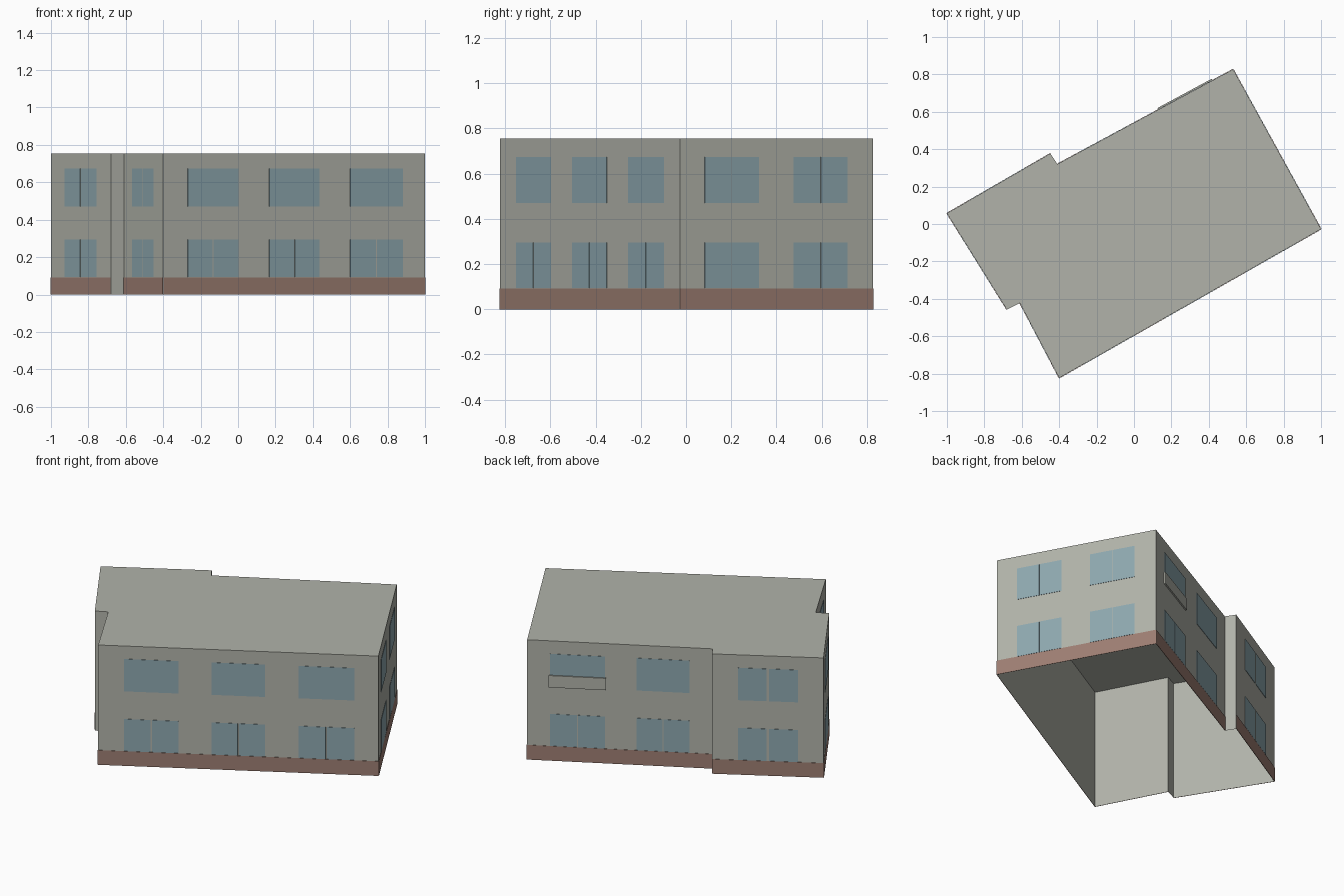
import bpy
import bmesh
from mathutils import Vector

cube = bpy.data.objects.get("Cube")
if cube:
    bpy.data.objects.remove(cube, do_unlink=True)


def make_material(name, rgb):
    mat = bpy.data.materials.new(name)
    mat.use_nodes = True
    mat.diffuse_color = (*rgb, 1)
    mat.node_tree.nodes["Principled BSDF"].inputs["Base Color"].default_value = (*rgb, 1)
    return mat


WALL = make_material("grey render", (0.44, 0.45, 0.40))
BRICK = make_material("brown plinth", (0.34, 0.21, 0.17))
GLASS = make_material("blue glass", (0.27, 0.39, 0.43))

HEIGHT, PLINTH = 0.755, 0.092
FLOORS = [(0.093, 0.295), (0.47, 0.674)]

# Footprint corners, counter-clockwise from the front corner
CORNERS = [Vector(p) for p in [
    (-0.40, -0.823), (1.0, -0.027), (0.53, 0.827), (-0.41, 0.32),
    (-0.447, 0.377), (-1.0, 0.057), (-0.68, -0.457), (-0.61, -0.423)]]


def finish(bm, name, mat):
    bmesh.ops.recalc_face_normals(bm, faces=bm.faces)
    mesh = bpy.data.meshes.new(name)
    bm.to_mesh(mesh)
    bm.free()
    mesh.materials.append(mat)
    obj = bpy.data.objects.new(name, mesh)
    bpy.context.collection.objects.link(obj)
    return obj


def wall_plate(bm, wall, span, heights, near=0.001, far=0.003):
    """Thin box on one wall: span is a fraction of the wall's length."""
    a, b = CORNERS[wall], CORNERS[(wall + 1) % len(CORNERS)]
    along = (b - a).normalized()
    out = Vector((along.y, -along.x))
    rings = []
    for depth in (near, far):
        ends = [a.lerp(b, t) + out * depth for t in span]
        rings.append([bm.verts.new((*ends[i], heights[j]))
                      for i, j in ((0, 0), (1, 0), (1, 1), (0, 1))])
    back, front = rings
    bm.faces.new(back[::-1])
    bm.faces.new(front)
    for i in range(4):
        k = (i + 1) % 4
        bm.faces.new((back[i], back[k], front[k], front[i]))


# Shell: walls and flat roof, open underneath
bm = bmesh.new()
base = [bm.verts.new((*p, 0)) for p in CORNERS]
top = [bm.verts.new((*p, HEIGHT)) for p in CORNERS]
for i in range(len(CORNERS)):
    k = (i + 1) % len(CORNERS)
    bm.faces.new((base[i], base[k], top[k], top[i]))
bm.faces.new(top)
finish(bm, "walls_and_roof", WALL)

# Plinth on the long walls; the two short returns stay plain
bm = bmesh.new()
for wall in (0, 1, 2, 4, 5, 7):
    wall_plate(bm, wall, (0, 1), (0, PLINTH))
finish(bm, "plinth", BRICK)

# Windows: wall, column spans, and the gap between panes on each floor
WINDOWS = [
    ("front", 0, [(0.093, 0.286), (0.404, 0.596), (0.714, 0.914)], (0.004, 0)),
    ("left", 1, [(0.128, 0.407), (0.587, 0.866)], (0.003, 0.003)),
    ("back", 2, [(0.122, 0.42), (0.589, 0.876)], (0.004, 0)),
    ("back_wing", 4, [(0.23, 0.77)], (0.02, 0.02)),
    ("right_wing", 5, [(0.234, 0.766)], (0.015, 0.015)),
    ("right", 7, [(0.214, 0.762)], (0.015, 0.015)),
]
for side, wall, columns, gaps in WINDOWS:
    bm = bmesh.new()
    for start, end in columns:
        middle = (start + end) / 2
        for heights, gap in zip(FLOORS, gaps):
            if gap:
                wall_plate(bm, wall, (start, middle - gap / 2), heights)
                wall_plate(bm, wall, (middle + gap / 2, end), heights)
            else:
                wall_plate(bm, wall, (start, end), heights)
    finish(bm, side + "_windows", GLASS)

# Shallow parapet panel across the foot of one upper back window
bm = bmesh.new()
wall_plate(bm, 2, (0.117, 0.425), (0.465, 0.54), far=0.01)
finish(bm, "balcony_panel", WALL)
